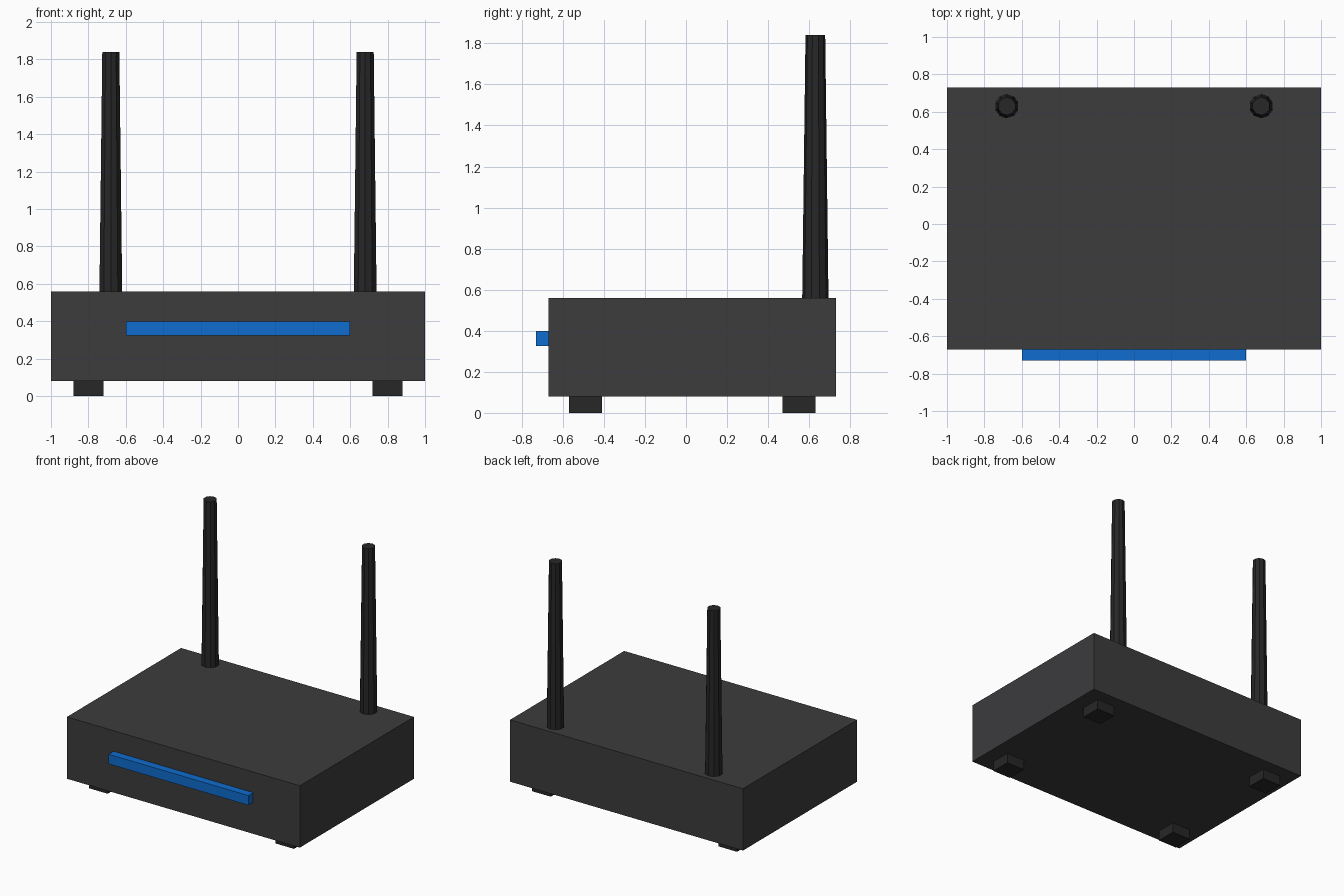
import bpy

if "Cube" in bpy.data.objects:
    bpy.data.objects.remove(bpy.data.objects["Cube"])


def material(name, color):
    m = bpy.data.materials.new(name)
    m.diffuse_color = (*color, 1)
    m.use_nodes = True
    m.node_tree.nodes["Principled BSDF"].inputs["Base Color"].default_value = m.diffuse_color
    return m


DARK = material("dark_plastic", (0.045, 0.045, 0.048))
BLACK = material("black_rubber", (0.02, 0.02, 0.02))
BLUE = material("blue_light", (0.005, 0.15, 0.62))


def box(name, lo, hi, mat):
    centre = [(a + b) / 2 for a, b in zip(lo, hi)]
    bpy.ops.mesh.primitive_cube_add(size=1, location=centre)
    ob = bpy.context.object
    ob.name = name
    ob.scale = [b - a for a, b in zip(lo, hi)]
    bpy.ops.object.transform_apply(location=False, rotation=False, scale=True)
    ob.data.materials.append(mat)


# Main housing and front light strip
box("housing", (-1, -0.67, 0.08), (1, 0.73, 0.56), DARK)
box("light_strip", (-0.6, -0.73, 0.325), (0.6, -0.67, 0.40), BLUE)

for side, s in (("left", -1), ("right", 1)):
    # Square feet
    for end, y in (("front", -0.49), ("back", 0.55)):
        x = 0.8 * s
        box(f"{end}_{side}_foot", (x - 0.08, y - 0.08, 0), (x + 0.08, y + 0.08, 0.08), BLACK)

    # Tapered ten-sided antennas
    bpy.ops.mesh.primitive_cone_add(vertices=10, radius1=0.064, radius2=0.048,
                                    depth=1.28, location=(0.68 * s, 0.63, 1.2))
    antenna = bpy.context.object
    antenna.name = f"{side}_antenna"
    antenna.data.materials.append(BLACK)
